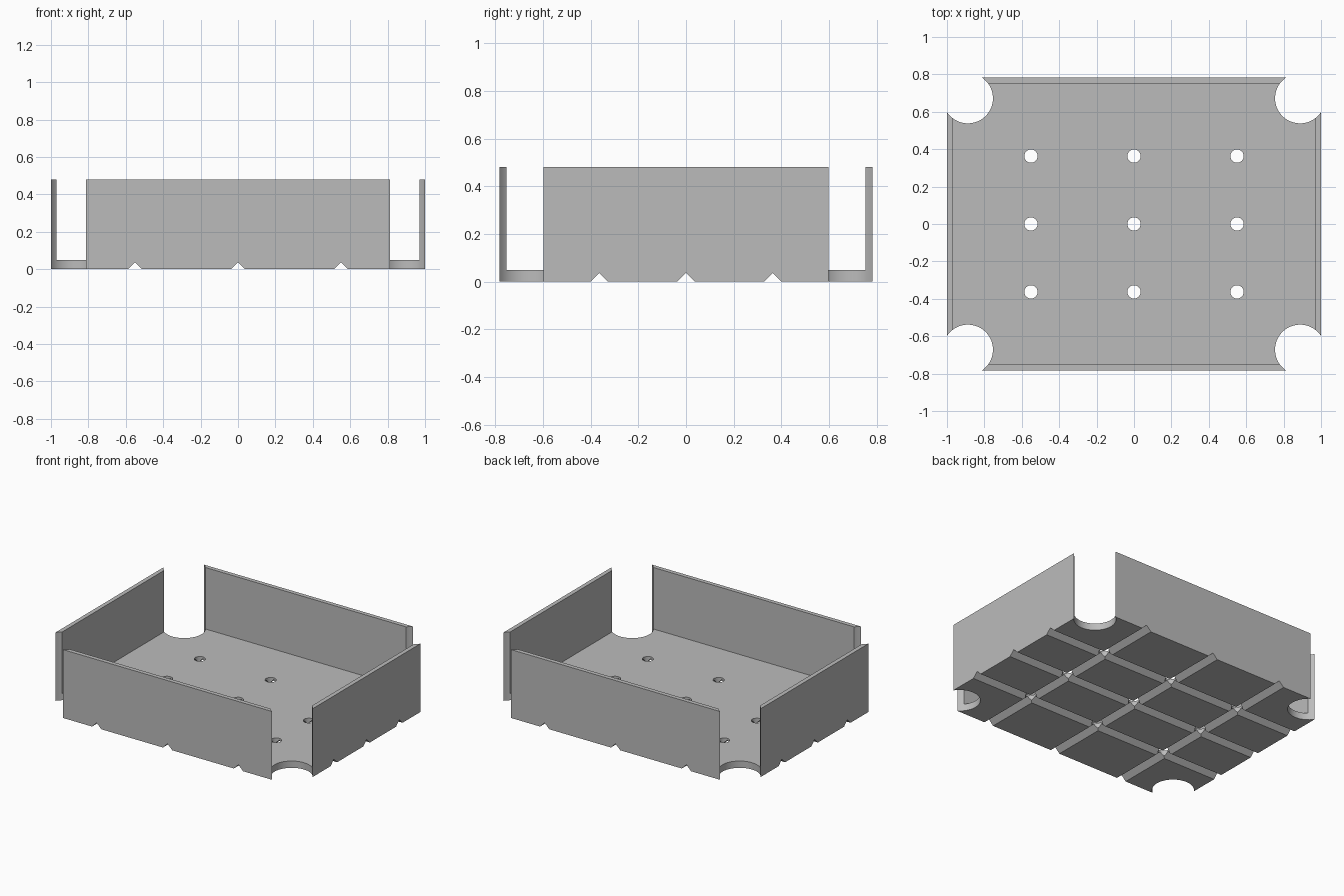
import bpy, bmesh, math
from mathutils import Vector

if "Cube" in bpy.data.objects:
    bpy.data.objects.remove(bpy.data.objects["Cube"])

X, Y, H = 1.0, 0.782, 0.48          # half sizes and height
FLOOR, WALL = 0.048, 0.03
CX, CY, R = 0.888, 0.672, 0.134     # corner scallop centre and radius


def prism(name, pts, direction):
    """Extrude a closed loop of points along a vector into a solid."""
    bm = bmesh.new()
    face = bm.faces.new([bm.verts.new(p) for p in pts])
    ext = bmesh.ops.extrude_face_region(bm, geom=[face])
    verts = [g for g in ext["geom"] if isinstance(g, bmesh.types.BMVert)]
    bmesh.ops.translate(bm, verts=verts, vec=Vector(direction))
    if not any(len(f.verts) == len(pts) and f == face for f in bm.faces):
        bm.faces.new([v for v in bm.verts if v not in verts])
    bmesh.ops.recalc_face_normals(bm, faces=bm.faces)
    mesh = bpy.data.meshes.new(name)
    bm.to_mesh(mesh)
    bm.free()
    ob = bpy.data.objects.new(name, mesh)
    bpy.context.collection.objects.link(ob)
    return ob


def cut(target, cutter):
    """Subtract the cutter, then throw it away."""
    mod = target.modifiers.new("cut", "BOOLEAN")
    mod.operation, mod.solver, mod.object = "DIFFERENCE", "EXACT", cutter
    bpy.context.view_layer.objects.active = target
    bpy.ops.object.modifier_apply(modifier=mod.name)
    bpy.data.objects.remove(cutter)


# Outline with a concave round bite at each corner
a0 = math.acos((X - CX) / R)                  # where the bite meets the side
a1 = math.asin((Y - CY) / R)                  # where the bite meets the end
start, end = -a0, -(math.pi + a1)
N = 28
arc = [(CX + R * math.cos(start + (end - start) * i / N),
        CY + R * math.sin(start + (end - start) * i / N)) for i in range(N + 1)]
outline = []
for sx, sy in ((1, 1), (-1, 1), (-1, -1), (1, -1)):
    pts = [(sx * x, sy * y, 0) for x, y in arc]
    outline += pts if sx * sy > 0 else pts[::-1]

tray = prism("tray", outline, (0, 0, H))

# Hollow interior
ix, iy = X - WALL, Y - WALL
cut(tray, prism("cavity", [(-ix, -iy, FLOOR), (ix, -iy, FLOOR),
                           (ix, iy, FLOOR), (-ix, iy, FLOOR)], (0, 0, 1)))

# V-shaped drainage grooves under the floor
G, D = 0.036, 0.02
for k in (-1, 0, 1):
    x, y = 0.551 * k, 0.363 * k
    cut(tray, prism("groove_y", [(x - G - D, -2, -D), (x + G + D, -2, -D), (x, -2, G)], (0, 4, 0)))
    cut(tray, prism("groove_x", [(-2, y - G - D, -D), (-2, y + G + D, -D), (-2, y, G)], (4, 0, 0)))

# Drain holes at the groove crossings
for i in (-1, 0, 1):
    for j in (-1, 0, 1):
        ring = [(0.551 * i + 0.0355 * math.cos(t * math.tau / 32),
                 0.363 * j + 0.0355 * math.sin(t * math.tau / 32), -0.1) for t in range(32)]
        cut(tray, prism("drain_hole", ring, (0, 0, 0.3)))

# Plain grey
grey = bpy.data.materials.new("grey")
grey.diffuse_color = (0.5, 0.5, 0.5, 1)
grey.use_nodes = True
grey.node_tree.nodes["Principled BSDF"].inputs["Base Color"].default_value = grey.diffuse_color
tray.data.materials.clear()
tray.data.materials.append(grey)
for p in tray.data.polygons:
    p.material_index = 0

# Smooth scallops and holes, sharp edges elsewhere
bpy.ops.object.select_all(action="DESELECT")
tray.select_set(True)
bpy.context.view_layer.objects.active = tray
bpy.ops.object.shade_smooth_by_angle(angle=math.radians(25))
